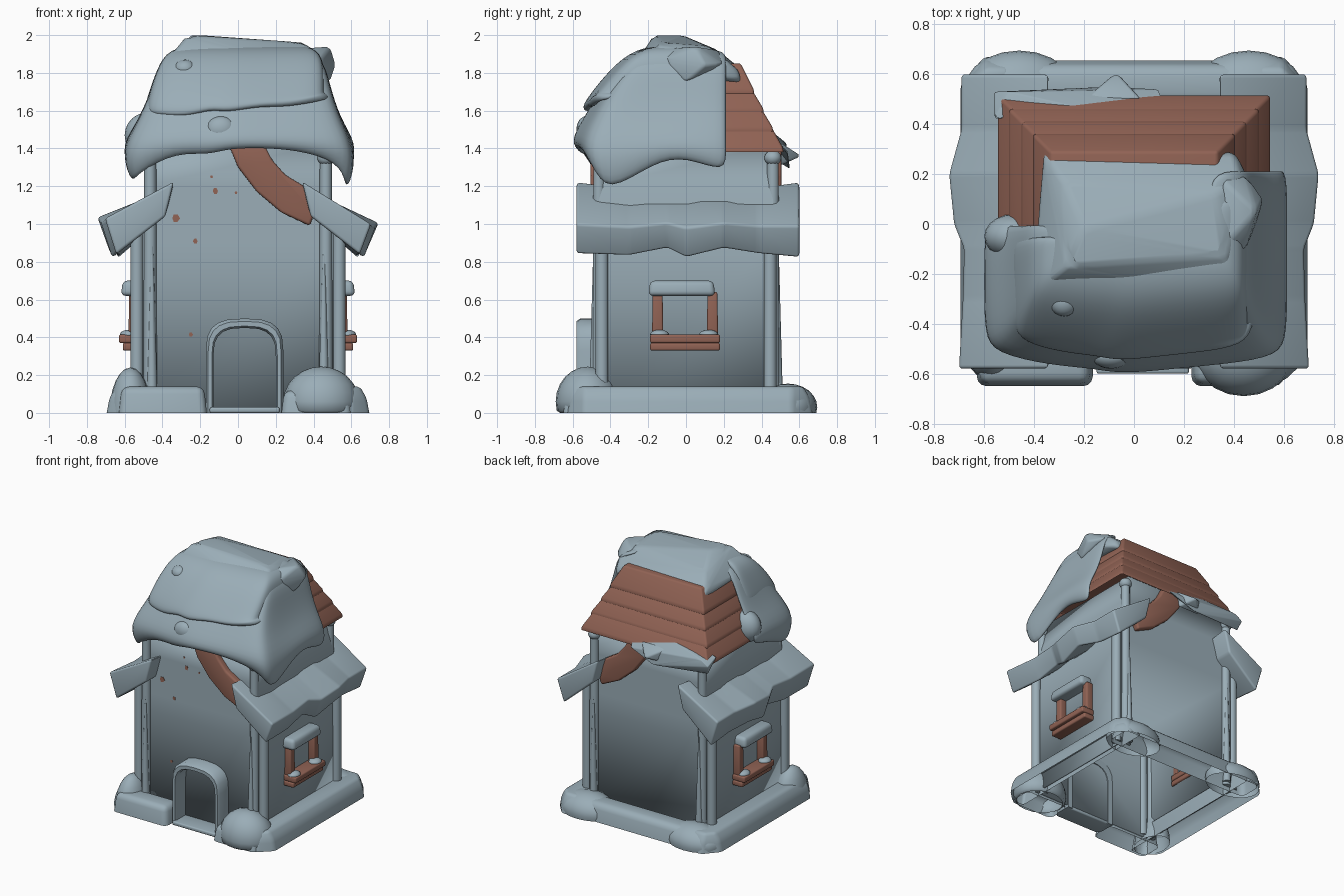
import bpy, bmesh, math, random
from mathutils import Vector

if "Cube" in bpy.data.objects:
    bpy.data.objects.remove(bpy.data.objects["Cube"])

random.seed(4)


def material(name, rgb):
    m = bpy.data.materials.new(name)
    m.diffuse_color = (*rgb, 1)
    m.use_nodes = True
    m.node_tree.nodes["Principled BSDF"].inputs["Base Color"].default_value = m.diffuse_color
    return m


SNOW = material("blue grey snow", (0.325, 0.42, 0.475))
WOOD = material("brown wood", (0.285, 0.125, 0.09))


def finish(name, bm, mat, angle=40):
    bmesh.ops.recalc_face_normals(bm, faces=bm.faces)
    me = bpy.data.meshes.new(name)
    bm.to_mesh(me)
    bm.free()
    me.materials.append(mat)
    ob = bpy.data.objects.new(name, me)
    bpy.context.collection.objects.link(ob)
    bpy.ops.object.select_all(action='DESELECT')
    ob.select_set(True)
    bpy.context.view_layer.objects.active = ob
    bpy.ops.object.shade_smooth_by_angle(angle=math.radians(angle))
    return ob


def bevel(bm, width, keep_below=None, segs=3):
    edges = [e for e in bm.edges if keep_below is None
             or max(v.co.z for v in e.verts) > keep_below + 1e-4]
    bmesh.ops.bevel(bm, geom=edges, offset=width, segments=segs,
                    affect='EDGES', profile=0.5, clamp_overlap=True)


def open_bottom(bm, z):
    """Remove the faces lying flat at height z."""
    flat = [f for f in bm.faces if all(abs(v.co.z - z) < 1e-3 for v in f.verts)]
    bmesh.ops.delete(bm, geom=flat, context='FACES')


def loft(name, sections, mat, width=0.0, caps=True, flat_base=None):
    """Skin a list of closed rings of equal length."""
    bm = bmesh.new()
    rings = [[bm.verts.new(p) for p in s] for s in sections]
    n = len(rings[0])
    for a, b in zip(rings, rings[1:]):
        for i in range(n):
            j = (i + 1) % n
            bm.faces.new((a[i], a[j], b[j], b[i]))
    if caps:
        bm.faces.new(rings[0])
        bm.faces.new(rings[-1])
    bmesh.ops.recalc_face_normals(bm, faces=bm.faces)
    if width:
        bevel(bm, width, flat_base)
    if flat_base is not None:
        open_bottom(bm, flat_base)
    return finish(name, bm, mat)


def rect(x0, x1, y0, y1, z):
    return [(x0, y0, z), (x1, y0, z), (x1, y1, z), (x0, y1, z)]


def block(name, x, y, z, mat, inset=0.0, width=0.01, flat=False):
    return loft(name, [rect(*x, *y, z[0]),
                       rect(x[0] + inset, x[1] - inset, y[0] + inset, y[1] - inset, z[1])],
                mat, width, flat_base=z[0] if flat else None)


def hull(name, pts, mat, width):
    bm = bmesh.new()
    for p in pts:
        bm.verts.new(p)
    bmesh.ops.convex_hull(bm, input=bm.verts)
    bmesh.ops.dissolve_limit(bm, angle_limit=0.05, verts=bm.verts, edges=bm.edges)
    bevel(bm, width)
    return finish(name, bm, mat, 60)


def mound(name, c, r, floor=-9):
    bm = bmesh.new()
    bmesh.ops.create_uvsphere(bm, u_segments=20, v_segments=12, radius=1)
    for v in bm.verts:
        v.co = Vector(c) + Vector([a * b for a, b in zip(v.co, r)])
        v.co.z = max(v.co.z, floor)
    open_bottom(bm, floor)
    return finish(name, bm, SNOW, 60)


def pole(name, x, y, z0, z1, r0, r1, mat=SNOW):
    rings = [[(x + r * math.cos(a * math.pi / 5), y + r * math.sin(a * math.pi / 5), z)
              for a in range(10)] for z, r in ((z0, r0), (z1, r1))]
    return loft(name, rings, mat)


def plate(name, outline, y0, y1, mat, width=0.0):
    return loft(name, [[(x, y, z) for x, z in outline] for y in (y0, y1)], mat, width)


# walls: open shell, narrowing at the top
walls = loft("walls", [rect(-h, h, -.46, .46, z) for z, h in
                       ((0.02, .53), (.9, .525), (1.2, .49), (1.42, .44))], SNOW, caps=False)
mod = walls.modifiers.new("thickness", 'SOLIDIFY')
mod.thickness = 0.02

# corner posts with snow ridges and knobs
for sx in (-1, 1):
    for sy in (-1, 1):
        pole("corner_post", sx * .465, sy * .46, .03, 1.36, .036, .032)
        pole("side_post", sx * .535, sy * .445, .03, 1.0, .035, .035)
        pole("snow_ridge", sx * .455, sy * .485, .05, .95, .03, .004)
        mound("post_cap", (sx * .465, sy * .46, 1.35), (.045, .045, .04))

# curved bare beam front and back, small bare spots in front
beam = [(-.05, 1.42), (.0, 1.3), (.1, 1.17), (.23, 1.06), (.38, .99), (.41, 1.07),
        (.35, 1.2), (.25, 1.26), (.18, 1.34), (.14, 1.42)]
for s in (-1, 1):
    plate("curved_beam", beam, s * .44, s * .505, WOOD, .015)
for x, z, r in ((-.12, 1.175, .018), (-.33, 1.03, .022), (-.225, .91, .014),
                (-.25, .415, .012), (-.14, 1.25, .008), (-.01, 1.165, .008)):
    spot = [(x + r * random.uniform(.7, 1.1) * math.cos(a), z + r * math.sin(a))
            for a in [k * math.pi / 3 for k in range(6)]]
    plate("bare_spot", spot, -.458, -.463, WOOD)

# door arch: rounded frame around a recess, with threshold
steps = [math.pi * k / 10 for k in range(11)]


def arch(w, top, rx):
    arc = [(.035 + w * math.copysign(abs(math.cos(a)) ** .7, math.cos(a)),
            top - rx + rx * math.sin(a) ** .7 if 0 < a < 3.14 else top - rx) for a in steps]
    return [(.035 + w, .0)] + arc + [(.035 - w, .0)]


outer, inner = arch(.205, .5, .17), arch(.165, .45, .15)
sections = []
for (xo, zo), (xi, zi) in zip(outer, inner):
    sections.append([(xo, -.44, zo), (xo, -.56, zo), (xo * .7 + xi * .3, -.58, zo * .7 + zi * .3),
                     (xo * .2 + xi * .8, -.58, zo * .2 + zi * .8), (xi, -.56, zi), (xi, -.44, zi)])
loft("door_frame", sections, SNOW)
block("door_step", (-.15, .22), (-.6, -.45), (0, .03), SNOW)

# snow bank around the foot, with a gap at the door
for sx in (-1, 1):
    def foot(g, z):
        pts = [(.5, -.63 + g), (.6, -.63 + g), (.695 - g, -.54), (.695 - g, .56), (.6, .67 - g), (.5, .67 - g)]
        return [(sx * x, y, z) for x, y in pts]
    loft("side_snow_bank", [foot(0, 0), foot(.015, .08), foot(.05, .14)], SNOW, .02, True, 0)
    mound("back_snow_mound", (sx * .46, .54, .03), (.22, .155, .125), 0)
block("back_snow_bank", (-.62, .62), (.46, .655), (0, .135), SNOW, .02, .045, True)
block("front_left_snow_bank", (-.63, -.165), (-.65, -.46), (0, .14), SNOW, .015, .04, True)
block("front_right_snow_bank", (.23, .6), (-.65, -.46), (0, .12), SNOW, .015, .04, True)
mound("front_right_snow_mound", (.44, -.52, .06), (.2, .17, .185), 0)
mound("front_left_snow_mound", (-.57, -.48, 0), (.11, .15, .24), 0)

# snowy side eaves, wedge shaped toward the wall
for s, dz in ((-1, .03), (1, 0)):
    secs = []
    for y, out, drop in ((-.58, -.03, 0), (-.3, -.045, .01), (-.1, -.05, -.03), (.0, -.01, .02),
                         (.2, .01, -.03), (.38, -.04, .0), (.6, -.04, .02)):
        top = -.03 if -.5 < y < .5 else 0
        secs.append([(s * .34, y, 1.225 + top), (s * (.735 + out), y, 1.0 + dz - drop * .5 + top * .3),
                     (s * (.675 + out), y, .84 - drop), (s * .385, y, 1.04)])
    loft("side_eave", secs, SNOW, .015)

# side windows
for s in (-1, 1):
    def xs(a, b):
        return sorted((s * a, s * b))
    block("window_sill", xs(.5, .63), (-.19, .18), (.37, .415), WOOD)
    block("window_sill_base", xs(.5, .61), (-.19, .18), (.33, .37), WOOD)
    for y in (-.15, .14):
        block("window_post", xs(.51, .58), (y - .03, y + .03), (.4, .64), WOOD, .004)
    block("window_snow", xs(.5, .62), (-.2, .155), (.62, .70), SNOW, .01, .025)
    for y in (-.14, .12):
        mound("sill_snow", (s * .58, y, .415), (.045, .05, .025))

# stepped shingle roof, open below
for z0, z1, a, b, shrink in ((1.38, 1.51, .545, .515, .06), (1.49, 1.61, .50, .46, .06),
                             (1.59, 1.71, .45, .41, .06), (1.69, 1.85, .405, .36, .07)):
    loft("roof_tier", [rect(-a, a, .1 - b, b, z0), rect(-a, a, .1 - b, b, z0 + .02),
                       rect(-a + shrink, a - shrink, .1 - b + shrink, b - shrink, z1)],
         WOOD, .012, True, z0)


# roof snow: draped sheets over the front and sides
def blanket(name, rows, left_back, right_back, edge):
    bm = bmesh.new()
    grid = []
    for k, (xl, xr, yf, z) in enumerate(rows):
        path = [(xl, left_back), (xl, yf * .4), (xl, yf * .75), (xl * .93, yf * .88)]
        path += [(xl + (xr - xl) * t, yf * f) for t, f in
                 ((.22, .96), (.36, .98), (.45, 1.02), (.64, .98), (.8, .95))]
        path += [(xr * .95, yf * .9), (xr, yf * .75), (xr, yf * .3), (xr, 0), (xr, right_back)]
        grid.append([bm.verts.new((x, y, z + (edge[i] if k < 2 else 0) * (1 if k == 0 else .25)))
                     for i, (x, y) in enumerate(path)])
    for a, b in zip(grid, grid[1:]):
        for i in range(len(a) - 1):
            bm.faces.new((a[i], a[i + 1], b[i + 1], b[i]))
    ob = finish(name, bm, SNOW, 180)
    sol = ob.modifiers.new("thickness", 'SOLIDIFY')
    sol.thickness = .045
    sol.offset = -1
    sub = ob.modifiers.new("soft", 'SUBSURF')
    sub.levels = sub.render_levels = 2
    return ob


blanket("lower_roof_snow",
        [(-.58, .6, -.56, 1.32), (-.62, .63, -.61, 1.42), (-.52, .54, -.54, 1.56),
         (-.45, .485, -.43, 1.74), (-.39, .45, -.29, 1.89), (-.2, .3, -.1, 1.94)],
        .0, .22, [.03, -.02, -.12, -.06, .05, .03, .07, .07, .05, -.02, -.18, .0, .03, -.07])
blanket("upper_roof_snow",
        [(-.49, .46, -.55, 1.62), (-.48, .46, -.52, 1.67), (-.43, .46, -.4, 1.82),
         (-.37, .43, -.27, 1.93), (-.2, .3, -.1, 1.95)],
        -.05, .1, [.03, .0, -.04, -.03, -.05, .0, -.02, .02, .02, .07, .08, .08, .06, .06])

# snow cap over the ridge, curled lump and drifts
hull("ridge_snow", [(-.41, -.28, 1.83), (.44, -.3, 1.8), (-.36, .29, 1.77), (.4, .29, 1.75),
                    (-.36, .28, 1.83), (.4, .28, 1.81), (.46, .2, 1.78), (.42, .2, 1.88),
                    (-.27, -.17, 2.0), (-.2, -.02, 2.0), (.36, -.13, 1.96), (.33, .12, 1.94),
                    (-.28, .17, 1.92), (.46, 0, 1.86)], SNOW, .02)
hull("curled_snow", [(.35, -.1, 1.93), (.44, -.12, 1.87), (.35, .18, 1.92), (.49, .05, 1.94),
                     (.52, .1, 1.84), (.49, .0, 1.75), (.42, -.05, 1.75), (.45, .2, 1.84)], SNOW, .015)
mound("ridge_drip", (.16, .255, 1.79), (.08, .035, .06))
mound("front_drift", (-.28, -.31, 1.82), (.06, .06, .05))
mound("front_eave_drift", (-.09, -.53, 1.5), (.08, .05, .07))
mound("left_drift", (-.48, -.05, 1.47), (.12, .09, .12))

# snow left on the back eave
hull("back_eave_snow", [(-.56, .42, 1.43), (-.56, .53, 1.39), (-.54, .5, 1.32), (.13, .45, 1.46),
                        (.1, .54, 1.37), (-.1, .55, 1.29), (-.3, .43, 1.48), (-.02, .42, 1.52),
                        (-.5, .53, 1.43)], SNOW, .015)
hull("back_eave_tip", [(-.2, .5, 1.43), (.03, .5, 1.43), (-.18, .5, 1.31), (.01, .5, 1.31),
                       (-.07, .61, 1.36)], SNOW, .012)
